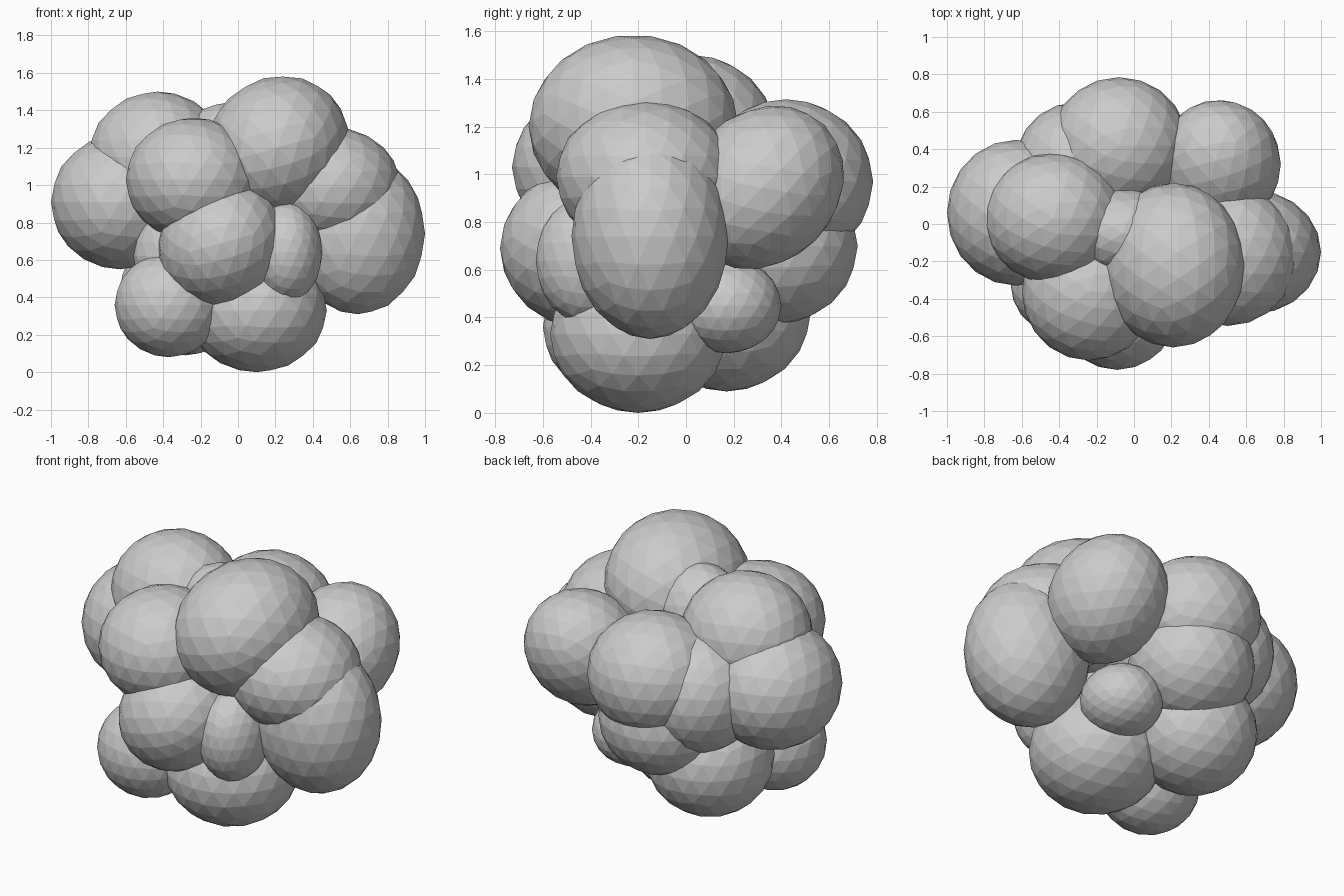
import bpy
import bmesh
from math import radians
from mathutils import Euler, Matrix, Vector

# Remove the default cube
default_cube = bpy.data.objects.get("Cube")
if default_cube:
    bpy.data.objects.remove(default_cube, do_unlink=True)

# Single plain grey material
GREY = (.6, .6, .6, 1)
grey = bpy.data.materials.new("plain_grey")
grey.use_nodes = True
grey.diffuse_color = GREY
grey.node_tree.nodes["Principled BSDF"].inputs["Base Color"].default_value = GREY


def add_lobe(name, centre, radii, tilt_x=0, tilt_y=0):
    """Add one faceted, stretched ball, tilted by degrees about x and y."""
    tilt = Euler((radians(tilt_x), radians(tilt_y), 0)).to_matrix().to_4x4()
    mesh = bpy.data.meshes.new(name)
    bm = bmesh.new()
    bmesh.ops.create_icosphere(bm, subdivisions=3, radius=1,
                               matrix=tilt @ Matrix.Diagonal((*radii, 1)))
    bm.to_mesh(mesh)
    bm.free()
    mesh.materials.append(grey)
    lobe = bpy.data.objects.new(name, mesh)
    lobe.location = Vector(centre)
    bpy.context.collection.objects.link(lobe)
    return lobe


# Upper lobes: name, centre, radii
add_lobe("top_front_lobe", (.21, -.22, 1.2), (.37, .44, .4), tilt_y=45)
add_lobe("top_right_lobe", (-.43, .03, 1.15), (.37, .35, .35))
add_lobe("top_middle_lobe", (-.06, -.05, 1.1), (.3, .25, .34))
add_lobe("upper_front_lobe", (-.24, -.36, 1.03), (.36, .37, .33))
add_lobe("upper_left_lobe", (.5, -.17, .99), (.37, .375, .32))

# Lobes around the middle
add_lobe("front_lobe", (-.09, -.42, .69), (.32, .36, .35), tilt_y=45)
add_lobe("small_front_lobe", (.26, -.41, .64), (.19, .22, .27))
add_lobe("core_lobe", (-.2, -.25, .62), (.36, .22, .3))
add_lobe("left_side_lobe", (.64, -.15, .74), (.36, .33, .43))
add_lobe("right_side_lobe", (-.63, .06, .91), (.37, .39, .36))
add_lobe("back_left_lobe", (.455, .32, .945), (.33, .37, .315), tilt_x=45)
add_lobe("back_lobe", (-.08, .42, .97), (.37, .365, .345))
add_lobe("back_right_lobe", (-.31, .31, .88), (.33, .34, .35))

# Lower lobes
add_lobe("lower_back_lobe", (-.1, .37, .7), (.35, .35, .33))
add_lobe("lower_front_right_lobe", (-.37, -.32, .36), (.29, .28, .28))
add_lobe("bottom_lobe", (.1, -.2, .33), (.375, .37, .33))
add_lobe("bottom_back_lobe", (-.28, .17, .43), (.355, .355, .34))
add_lobe("small_back_left_lobe", (.23, .17, .45), (.23, .23, .2))
